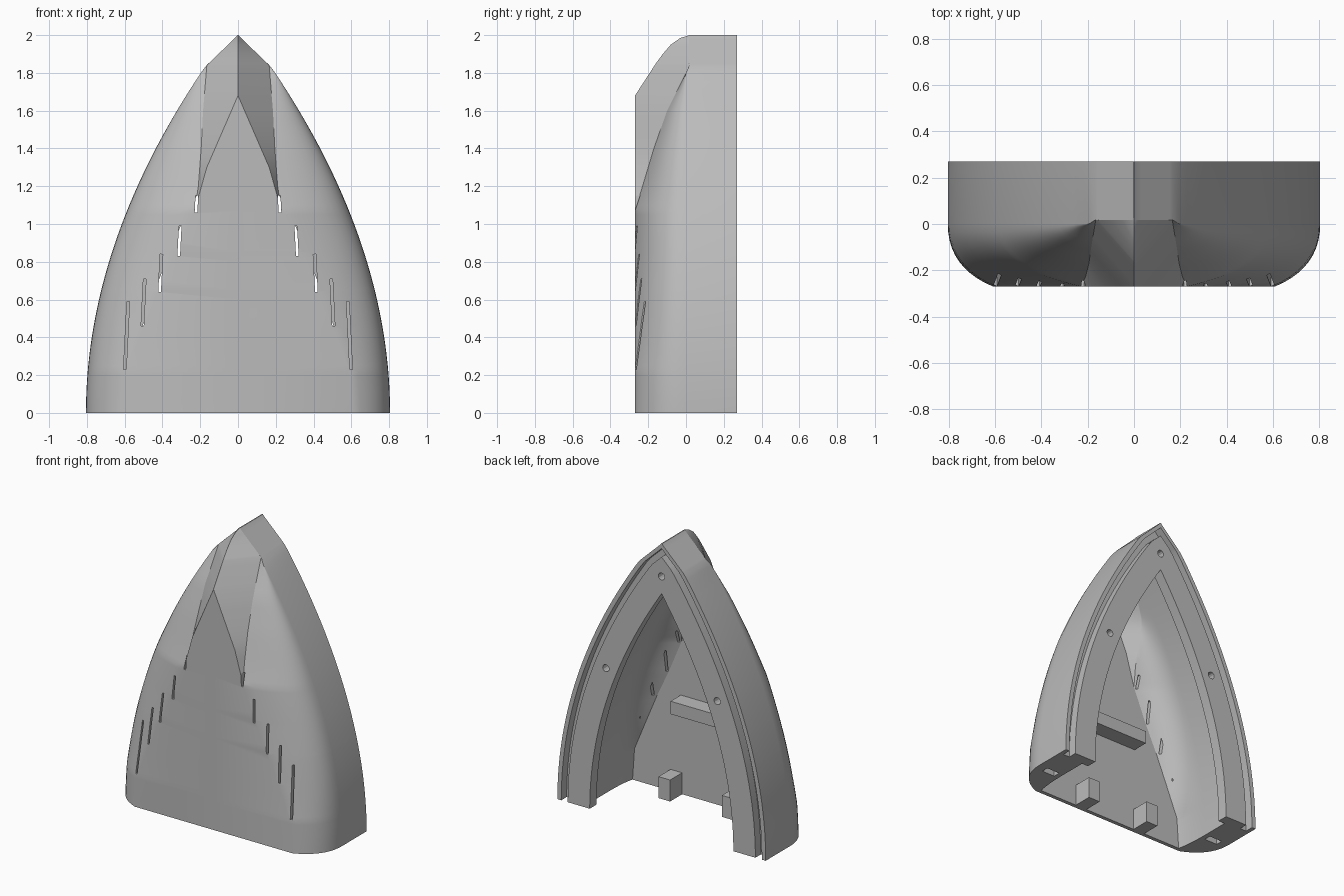
import bpy, bmesh, math
from mathutils import Matrix, Vector

cube = bpy.data.objects.get("Cube")
if cube:
    bpy.data.objects.remove(cube, do_unlink=True)

grey = bpy.data.materials.new("plain grey")
grey.use_nodes = True
grey.diffuse_color = (0.5, 0.5, 0.5, 1)
grey.node_tree.nodes["Principled BSDF"].inputs["Base Color"].default_value = (0.5, 0.5, 0.5, 1)

FRONT, BACK, KEY = -0.27, 0.27, 1.84
LEVELS = sorted({round(i * 0.05, 2) for i in range(40)} | {0.22, 0.64, 0.83, 1.07, 1.68, KEY, 1.97, 1.985, 2.0})
FLAT_EDGE = [(0, .61), (.22, .595), (.45, .5), (.64, .42), (.83, .33), (1.07, .23), (1.3, .165), (1.68, 0)]
CREASE_X = [(1.07, .23), (1.2, .21), (1.4, .195), (1.6, .185), (KEY, .165)]
CREASE_Y = [(1.07, FRONT), (1.2, -.23), (1.4, -.17), (1.6, -.10), (KEY, .02)]
KEEL_Y = [(1.68, FRONT), (1.88, -.14), (1.95, -.08), (1.985, -.03), (2, .03)]


def lerp(table, z):
    if z <= table[0][0]:
        return table[0][1]
    for (a, u), (b, v) in zip(table, table[1:]):
        if z <= b:
            return u + (v - u) * (z - a) / (b - a)
    return table[-1][1]


def width(z, inset=0):
    """Half width of the arch outline, optionally inset along its normal."""
    z = max(z, 0)
    w = min(.805 - .19 * z ** 1.98, 1.04 * (2 - z))
    slope = .376 * z ** .98
    return w - inset * math.sqrt(1 + slope * slope)


def finish(bm, name):
    bmesh.ops.remove_doubles(bm, verts=bm.verts, dist=1e-4)
    bmesh.ops.recalc_face_normals(bm, faces=bm.faces)
    me = bpy.data.meshes.new(name)
    bm.to_mesh(me)
    bm.free()
    me.materials.append(grey)
    ob = bpy.data.objects.new(name, me)
    bpy.context.collection.objects.link(ob)
    return ob


def half_section(z, inset, wall, back):
    """Right half of a cross-section, from the keel round to the back."""
    h = max(z, 0)
    w = max(width(h, inset), .003)
    keel = lerp(KEEL_Y, h) + wall
    flat = max(lerp(FLAT_EDGE, h) - wall, 0)
    cx, cy = flat, FRONT + wall
    if h > 1.07:
        cx, cy = lerp(CREASE_X, h) - wall, lerp(CREASE_Y, h) + wall
    flat, cx = min(flat, w), min(cx, w)
    side = max(0, cy)
    pts = [(0, keel), (flat, keel)]
    for i in range(11):
        t = i / 10
        a, b, c = (1 - t) ** 2, 2 * t * (1 - t), t * t
        pts.append((a * cx + b * w + c * w, a * cy + b * .7 * cy + c * side))
    return pts + [(w, back)]


def loft(name, levels, inset, wall, back):
    bm = bmesh.new()
    rings = []
    for z in levels:
        half = half_section(z, inset, wall, back)
        loop = half + [(-x, y) for x, y in reversed(half[1:])]
        rings.append([bm.verts.new((x, y, z)) for x, y in loop])
    for low, high in zip(rings, rings[1:]):
        for i in range(len(low)):
            j = (i + 1) % len(low)
            bm.faces.new((low[i], low[j], high[j], high[i]))
    bm.faces.new(rings[0])
    bm.faces.new(rings[-1])
    return finish(bm, name)


def arch(inset):
    """Arch outline in x and z, open at the bottom."""
    pts = [(width(z, inset), z) for z in [-.05] + LEVELS if width(z, inset) > .004]
    z = pts[-1][1]
    while width(z, inset) > 0 and z < 2:
        z += .002
    return pts + [(0, z)] + [(-x, h) for x, h in reversed(pts)]


def prism(name, outline, y0, y1):
    bm = bmesh.new()
    face = bm.faces.new([bm.verts.new((x, y0, z)) for x, z in outline])
    out = bmesh.ops.extrude_face_region(bm, geom=[face])
    bmesh.ops.translate(bm, vec=(0, y1 - y0, 0),
                        verts=[v for v in out["geom"] if isinstance(v, bmesh.types.BMVert)])
    return finish(bm, name)


def box(name, centre, size, tilt=0):
    bm = bmesh.new()
    m = Matrix.Translation(Vector(centre)) @ Matrix.Rotation(tilt, 4, 'Y') @ Matrix.Diagonal((*size, 1))
    bmesh.ops.create_cube(bm, size=1, matrix=m)
    return finish(bm, name)


def peg(name, x, z):
    bm = bmesh.new()
    m = Matrix.Translation((x, BACK - .04, z)) @ Matrix.Rotation(math.pi / 2, 4, 'X')
    bmesh.ops.create_cone(bm, cap_ends=True, segments=12, radius1=.025, radius2=.025, depth=.12, matrix=m)
    return finish(bm, name)


# Outer hull
hull = loft("hull_shell", LEVELS, 0, 0, BACK)

# Cavity, rear opening and seam groove
cutters = [
    loft("cavity_cutter", [-.05] + [z for z in LEVELS if width(z, .2) > .01], .2, .027, .195),
    prism("opening_cutter", arch(.25), .15, .3),
    prism("groove_cutter", arch(.03) + arch(.08)[::-1], .21, .3),
]

# Screw holes in the flange
for x, z in [(0, 1.77), (.43, 1.015), (-.43, 1.015)]:
    cutters.append(peg("screw_cutter", x, z))

# Gill slots at the edge of the flat front and pockets in the wall ends
GILLS = [(.59, .23, .59), (.5, .46, .71), (.41, .64, .84), (.31, .83, .99), (.22, 1.06, 1.15)]
for s in (1, -1):
    for x, z0, z1 in GILLS:
        cutters.append(box("gill_cutter", (s * x, -.25, (z0 + z1) / 2), (.014, .09, z1 - z0), -s * .05))
    cutters.append(box("pocket_cutter", (s * .69, -.02, .03), (.1, .05, .16)))

for c in cutters:
    mod = hull.modifiers.new(c.name, 'BOOLEAN')
    mod.operation, mod.solver, mod.object = 'DIFFERENCE', 'EXACT', c
    bpy.context.view_layer.objects.active = hull
    bpy.ops.object.modifier_apply(modifier=mod.name)
    bpy.data.objects.remove(c, do_unlink=True)

# Inner shelf and bottom tabs
box("inner_shelf", (0, -.19, .645), (.42, .12, .09))
for s, side in ((1, "left"), (-1, "right")):
    box(side + "_bottom_tab", (s * .245, -.18, .075), (.09, .14, .15))

# Smooth the curved hull but keep its creases
bpy.ops.object.select_all(action='DESELECT')
hull.select_set(True)
bpy.context.view_layer.objects.active = hull
bpy.ops.object.shade_smooth_by_angle(angle=math.radians(25))
